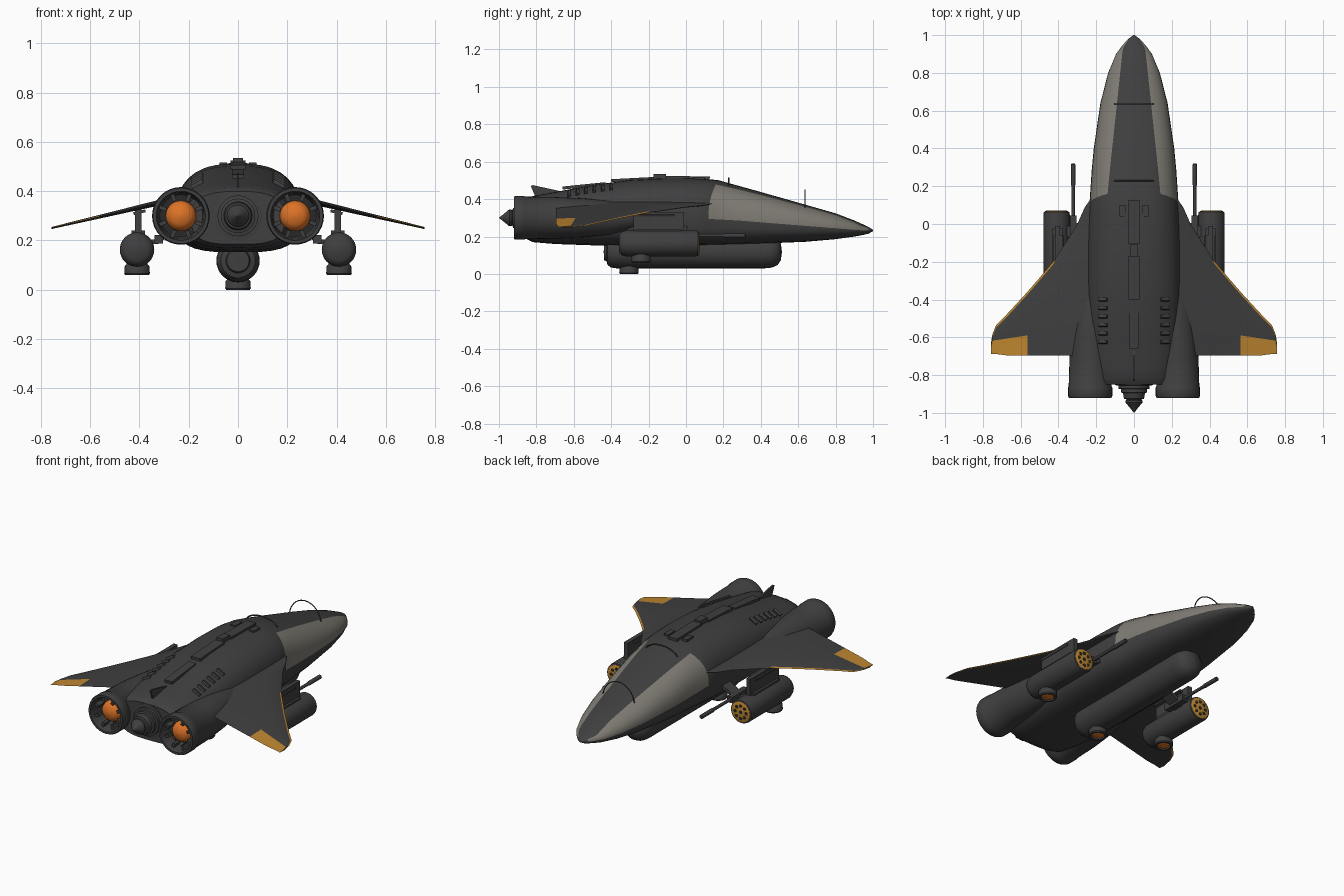
import bpy, bmesh, math
from mathutils import Vector, Matrix, Euler

if "Cube" in bpy.data.objects:
    bpy.data.objects.remove(bpy.data.objects["Cube"])


def material(name, rgb):
    m = bpy.data.materials.new(name)
    m.diffuse_color = (*rgb, 1)
    m.use_nodes = True
    m.node_tree.nodes["Principled BSDF"].inputs["Base Color"].default_value = m.diffuse_color
    return m


DARK = material("charcoal", (0.05, 0.05, 0.05))
PALE = material("warm grey", (0.21, 0.20, 0.17))
GLOW = material("engine orange", (0.72, 0.17, 0.02))
GOLD = material("amber paint", (0.52, 0.24, 0.03))
BLACK = material("dark recess", (0.022, 0.022, 0.022))


def finish(name, bm, mats, mirror=False, angle=35):
    bmesh.ops.remove_doubles(bm, verts=bm.verts, dist=1e-5)
    bmesh.ops.recalc_face_normals(bm, faces=bm.faces)
    me = bpy.data.meshes.new(name)
    bm.to_mesh(me)
    bm.free()
    for m in mats:
        me.materials.append(m)
    for p in me.polygons:
        p.use_smooth = True
    me.set_sharp_from_angle(angle=math.radians(angle))
    ob = bpy.data.objects.new(name, me)
    bpy.context.collection.objects.link(ob)
    if mirror:
        ob.modifiers.new("mirror", "MIRROR")
    return ob


def loft(name, rings, mats, rule=None, mirror=False, angle=35):
    """Skin closed rings of points; rule(ring, segment) picks the material."""
    bm = bmesh.new()
    vs = [[bm.verts.new(p) for p in r] for r in rings]
    n = len(rings[0])
    for i in range(len(vs) - 1):
        for j in range(n):
            k = (j + 1) % n
            f = bm.faces.new((vs[i][j], vs[i][k], vs[i + 1][k], vs[i + 1][j]))
            f.material_index = rule(i, j) if rule else 0
    bm.faces.new(vs[0])
    bm.faces.new(vs[-1])
    return finish(name, bm, mats, mirror, angle)


def circle(c, r, axis="Y", n=32):
    pts = []
    for i in range(n):
        a = 2 * math.pi * i / n
        u, v = r * math.cos(a), r * math.sin(a)
        pts.append(Vector(c) + (Vector((u, 0, v)) if axis == "Y" else Vector((u, v, 0))))
    return pts


def lathe(name, profile, x, other, mat, axis="Y", mirror=False, n=32):
    """profile = (radius, position along the axis)"""
    rings = [circle((x, p, other) if axis == "Y" else (x, other, p), max(r, 0.0005), axis, n)
             for r, p in profile]
    return loft(name, rings, [mat], mirror=mirror)


def box(name, size, loc, mat=DARK, mirror=False, rot=(0, 0, 0)):
    bm = bmesh.new()
    mx = Matrix.Translation(loc) @ Euler(rot).to_matrix().to_4x4() @ Matrix.Diagonal((*size, 1))
    bmesh.ops.create_cube(bm, size=1, matrix=mx)
    return finish(name, bm, [mat], mirror)


def tube(name, pts, r, mat=DARK):
    cu = bpy.data.curves.new(name, "CURVE")
    cu.dimensions = "3D"
    cu.bevel_depth = r
    sp = cu.splines.new("POLY")
    sp.points.add(len(pts) - 1)
    for p, q in zip(sp.points, pts):
        p.co = (*q, 1)
    cu.materials.append(mat)
    bpy.context.collection.objects.link(bpy.data.objects.new(name, cu))


# Fuselage stations: y, half width, top z, bottom z
HULL = [(1.0, .004, .236, .228), (.975, .036, .252, .215), (.94, .066, .268, .207), (.9, .095, .286, .2),
        (.8, .137, .324, .186), (.64, .178, .37, .172), (.4, .213, .438, .162), (.17, .235, .502, .156),
        (.05, .244, .511, .153), (-.1, .25, .512, .152), (-.3, .252, .502, .152), (-.5, .245, .475, .153),
        (-.7, .23, .438, .16), (-.82, .21, .416, .17), (-.85, .19, .4, .185)]


def hull(y):
    """Half width, top, bottom, middle height and roundness at y"""
    for a, b in zip(HULL, HULL[1:]):
        if b[0] <= y <= a[0]:
            t = (a[0] - y) / (a[0] - b[0])
            w, zt, zb = (a[k] + (b[k] - a[k]) * t for k in (1, 2, 3))
            f = min(max((y - .1) / .85, 0), 1)
            return w, zt, zb, .30 - .068 * f, 2.6 - .5 * f, 3.3 - 1.1 * f


def hull_z(x, y):
    w, zt, zb, zm, n, m = hull(y)
    return zm + (zt - zm) * (1 - (x / w) ** n) ** (1 / n)


def hull_ring(y):
    w, zt, zb, zm, n, m = hull(y)
    f = min(max((y - .17) / .8, 0), 1)
    strip = min(.14 - .085 * f, .8 * w)          # edge of the dark canopy strip
    ts = math.acos((strip / w) ** (n / 2))       # angle on the section at that edge
    up = [math.pi / 2 + (ts - math.pi / 2) * i / 5 for i in range(5)] + [ts * (1 - i / 6) for i in range(7)]
    half = [(w * max(math.cos(t), 0) ** (2 / n), zm + (zt - zm) * math.sin(t) ** (2 / n)) for t in up]
    for i in range(1, 9):
        t = math.pi / 2 * i / 8
        half.append((w * max(math.cos(t), 0) ** (2 / m), zm - (zm - zb) * math.sin(t) ** (2 / m)))
    half[0], half[-1] = (0, zt), (0, zb)
    pts = half + [(-x, z) for x, z in half[-2:0:-1]]
    slant = .05 if abs(y - .17) < .01 else 0     # sloping rear end of the pale panel
    return [Vector((x, y - slant * min(abs(x) / w, 1) ** 3, z)) for x, z in pts]


ys = []
for a, b in zip(HULL, HULL[1:]):
    ys += [a[0], (a[0] + b[0]) / 2]
ys.append(HULL[-1][0])
NR = len(hull_ring(0))
loft("fuselage", [hull_ring(y) for y in ys], [DARK, PALE],
     lambda i, j: int(.16 < ys[i + 1] and ys[i] < .98 and (5 <= j < 11 or 5 <= NR - 1 - j < 11)))

# Delta wing: span position, leading edge y
LE = [(.18, .20), (.26, .09), (.30, 0), (.36, -.095), (.42, -.19), (.50, -.285), (.565, -.36),
      (.62, -.42), (.68, -.485), (.73, -.535), (.75, -.585), (.758, -.635)]
rings = []
for x, le in LE:
    te = -.695 if x < .7 else -.688
    z = .37 - .235 * (x - .25)
    th = .014 - .017 * (x - .18)
    seam = min(-.59 - .15 * max(x - .565, 0), le - .02)
    cs = [le - .014] + [le - .014 + (seam - le + .014) * f for f in (.3, .65)] + [seam]
    hs = [.4, .9, 1, .5]
    top = [(x, y, z + th * h) for y, h in zip(cs, hs)]
    low = [(x, y, z - th * h) for y, h in zip(cs, hs)]
    rings.append([(x, le, z)] + top + [(x, te, z)] + low[::-1])


def wing_paint(i, j):
    edge = j in (0, 9) and i >= 4
    tip = j == 4 and i >= 6
    return int(edge or tip)


loft("wings", rings, [DARK, GOLD], wing_paint, mirror=True, angle=25)

# Engine nacelles with open nozzles
nac = [(.19, -.16, .02), (.197, -.22, .045), (.205, -.3, .07), (.212, -.4, .09), (.222, -.55, .104),
       (.23, -.7, .111), (.232, -.86, .114), (.232, -.865, .117), (.232, -.91, .117), (.232, -.92, .113),
       (.232, -.92, .1), (.232, -.9, .094), (.232, -.82, .085)]
loft("engine_nacelles", [circle((x, y, .3), r) for x, y, r in nac], [DARK], mirror=True)
lathe("engine_glow", [(.062, -.81), (.062, -.85), (.055, -.875), (.035, -.892), (0, -.897)], .232, .3, GLOW, mirror=True)
lathe("nozzle_back", [(.083, -.815), (.083, -.825)], .232, .3, BLACK, mirror=True)
for k in range(8):
    a = math.pi / 4 * k + .4
    box("nozzle_vane", (.035, .05, .016), (.232 + .082 * math.cos(a), -.875, .3 + .082 * math.sin(a)),
        mirror=True, rot=(0, -a, 0))

# Stepped tail cone
lathe("tail_cone", [(.1, -.83), (.1, -.853), (.083, -.855), (.083, -.872), (.07, -.874), (.07, -.892), (.058, -.895),
                    (.053, -.925), (.04, -.928), (.045, -.935), (.045, -.945), (.02, -.975), (0, -1.0)], 0, .3, DARK)

# Belly pod with rounded ends
lathe("belly_pod", [(0, -.44), (.045, -.438), (.05, -.425), (.07, -.42), (.084, -.40), (.088, -.37), (.088, .42),
                    (.084, .46), (.07, .49), (.045, .507), (0, .513)], 0, .118, DARK)
box("belly_pod_mount", (.1, .75, .06), (0, .02, .17))


def thruster(name, x, y, z, mirror):
    """Downward nozzle with a glowing bottom"""
    lathe(name, [(.035, z + .07), (.042, z + .045), (.05, z + .035), (.052, z + .006), (.048, z), (.038, z),
                 (.036, z + .01)], x, y, DARK, "Z", mirror, 24)
    lathe(name + "_glow", [(.037, z + .012), (.033, z + .006), (.018, z + .002), (0, z + .001)],
          x, y, GLOW, "Z", mirror, 24)


thruster("belly_thruster", 0, -.305, 0, False)
thruster("pod_thruster", .41, -.24, .06, True)

# Rocket pods under the wings
lathe("rocket_pods", [(0, -.36), (.045, -.358), (.062, -.345), (.07, -.32), (.07, .05), (.067, .064), (.06, .066),
                      (.058, .06)], .41, .163, DARK, mirror=True)
lathe("rocket_pod_face", [(.06, .055), (.06, .068), (.054, .071)], .41, .163, GOLD, mirror=True)
for k in range(9):
    a = math.pi / 4 * k
    r = .037 if k < 8 else 0
    lathe("rocket_tube", [(.01, .06), (.01, .0725)], .41 + r * math.cos(a), .163 + r * math.sin(a), BLACK,
          mirror=True, n=10)
box("pod_pylon", (.026, .27, .11), (.405, -.145, .275), mirror=True)
box("pylon_rail", (.055, .24, .016), (.405, -.145, .232), mirror=True)
box("pylon_flange", (.05, .22, .012), (.4, -.17, .315), mirror=True, rot=(0, .23, 0))

# Side guns
lathe("gun_barrels", [(.017, -.1), (.017, .03), (.009, .04), (.009, .2), (.012, .21), (.012, .315), (.008, .32)],
      .322, .205, DARK, mirror=True, n=14)
box("gun_body", (.035, .15, .036), (.322, -.03, .205), mirror=True)
box("gun_strut", (.13, .07, .018), (.28, -.03, .225), mirror=True, rot=(0, .5, 0))
box("gun_link", (.05, .06, .02), (.348, -.04, .195), mirror=True)

# Spine plates, sensor block, and fin
for name, w, y0, y1 in (("front_spine_plate", .06, -.106, .127), ("rear_spine_plate", .06, -.40, -.17),
                        ("tail_spine_plate", .05, -.66, -.43)):
    za, zb = hull(y0)[1], hull(y1)[1]
    box(name, (w, y1 - y0, .016), (0, (y0 + y1) / 2, (za + zb) / 2 + .006),
        rot=(math.atan2(zb - za, y1 - y0) * .6, 0, 0))
box("sensor_block", (.042, .065, .03), (0, -.14, .52))
box("hatch_plates", (.032, .06, .014), (.06, .07, hull_z(.06, .07) + .003), mirror=True)
fin = [(-.66, .44), (-.82, .475), (-.83, .47), (-.80, .40), (-.68, .42)]
loft("tail_fin", [[(x, y, z) for y, z in fin] for x in (-.005, .005)], [DARK])

# Louvres on the rear deck
for k in range(6):
    y = -.40 - .045 * k
    box("louvre", (.05, .016, .016), (.165, y, hull_z(.165, y) + .003), mirror=True, rot=(-.25, .5, 0))

# Canopy hoops
for name, y, z0, z1, r in (("front_hoop", .636, .335, .45, .003), ("rear_hoop", .228, .46, .513, .004)):
    tube(name, [(.105 * math.cos(math.pi * i / 20), y, z0 + (z1 - z0) * math.sin(math.pi * i / 20))
                for i in range(21)], r)
